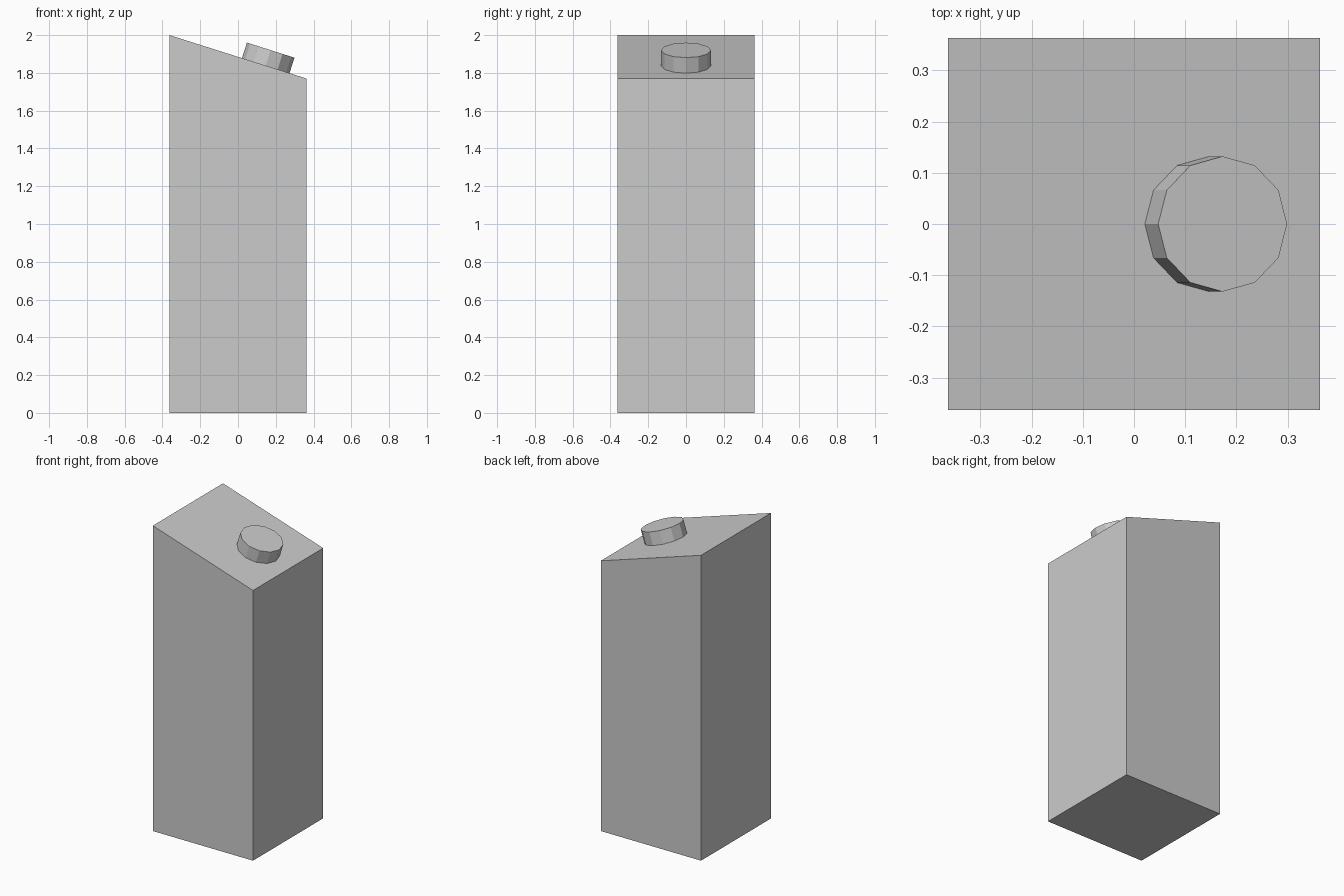
import bpy, bmesh, math
from mathutils import Matrix, Vector

if "Cube" in bpy.data.objects:
    bpy.data.objects.remove(bpy.data.objects["Cube"])

HALF = 0.363          # half width of the square post
HIGH, LOW = 2.0, 1.77  # heights of the sloped top
SLOPE = math.atan2(HIGH - LOW, 2 * HALF)


def add_object(name, bm):
    bmesh.ops.recalc_face_normals(bm, faces=bm.faces)
    mesh = bpy.data.meshes.new(name)
    bm.to_mesh(mesh)
    bm.free()
    obj = bpy.data.objects.new(name, mesh)
    bpy.context.collection.objects.link(obj)
    return obj


# Square post with a slanted top: front profile extruded along y
bm = bmesh.new()
profile = [(-HALF, 0), (HALF, 0), (HALF, LOW), (-HALF, HIGH)]
face = bm.faces.new([bm.verts.new((x, -HALF, z)) for x, z in profile])
ext = bmesh.ops.extrude_face_region(bm, geom=[face])
verts = [v for v in ext["geom"] if isinstance(v, bmesh.types.BMVert)]
bmesh.ops.translate(bm, verts=verts, vec=(0, 2 * HALF, 0))
add_object("post", bm)

# Twelve-sided button standing square to the slope
RADIUS, HEIGHT, BUTTON_X = 0.132, 0.086, 0.147
base_z = HIGH - (BUTTON_X + HALF) * math.tan(SLOPE)
bm = bmesh.new()
bmesh.ops.create_cone(bm, cap_ends=True, segments=12, radius1=RADIUS,
                      radius2=RADIUS, depth=HEIGHT,
                      matrix=Matrix.Translation((0, 0, HEIGHT / 2)))
button = add_object("button", bm)
button.location = Vector((BUTTON_X, 0, base_z))
button.rotation_euler = (0, SLOPE, 0)
